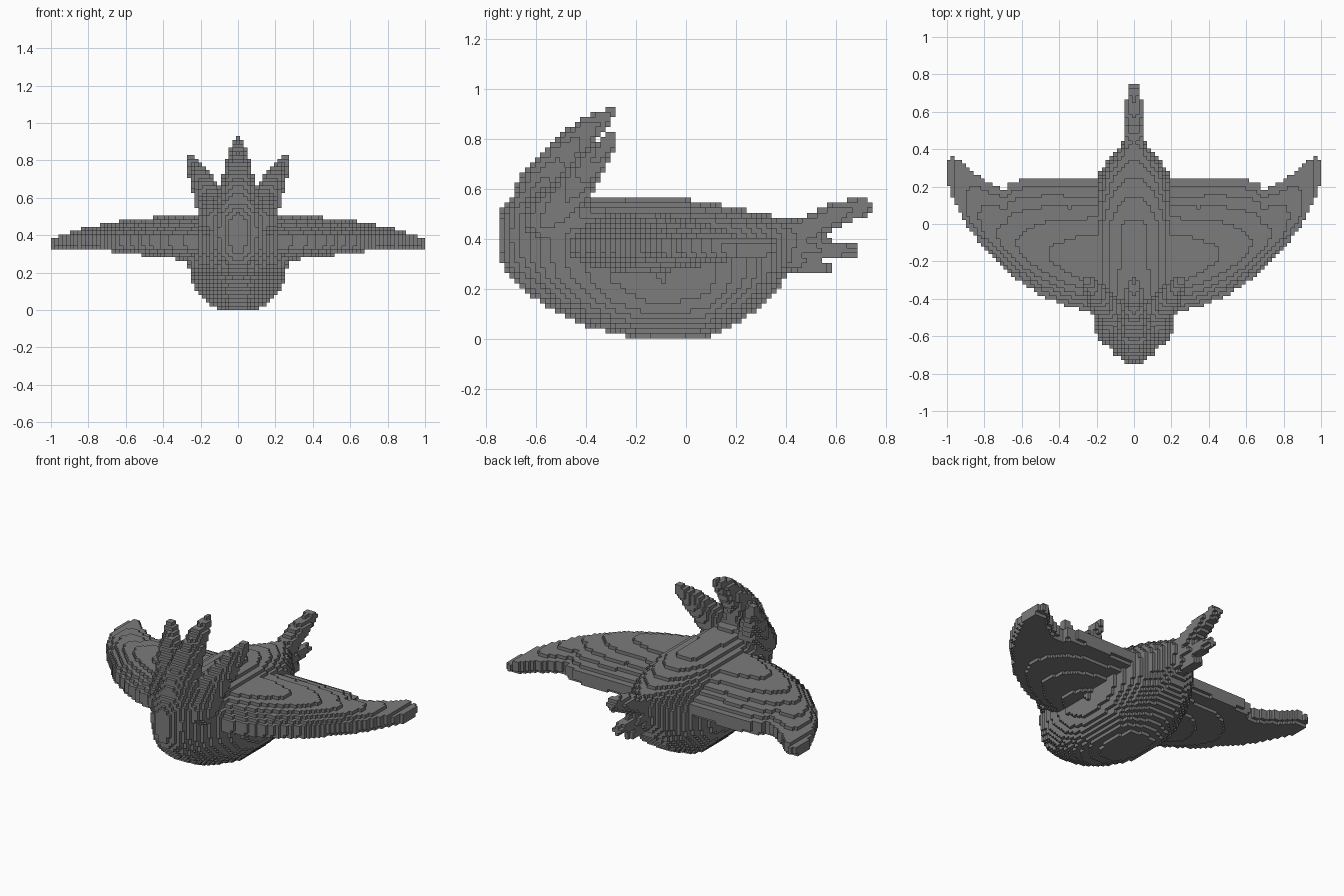
import bpy, bmesh, math
from mathutils import Vector

if "Cube" in bpy.data.objects:
    bpy.data.objects.remove(bpy.data.objects["Cube"], do_unlink=True)

# Grid of small blocks: odd count across, even count in depth
H = 2 / 99
NX, NY, NZ = 49, 37, 46

grey = bpy.data.materials.new("stone grey")
grey.use_nodes = True
COLOUR = (0.2, 0.2, 0.2, 1)
grey.diffuse_color = COLOUR
grey.node_tree.nodes["Principled BSDF"].inputs["Base Color"].default_value = COLOUR


def curve(pts):
    """Piecewise linear profile."""
    def f(t):
        if t <= pts[0][0]:
            return pts[0][1]
        for (a, p), (b, q) in zip(pts, pts[1:]):
            if t <= b:
                return p + (q - p) * (t - a) / (b - a)
        return pts[-1][1]
    return f


# Body: rounded slices along its length
body_w = curve([(-.76, .03), (-.737, .05), (-.7, .1), (-.6, .16), (-.5, .2), (-.3, .245),
                (-.1, .265), (.1, .25), (.25, .2), (.33, .15), (.4, .09), (.45, .05)])
body_low = curve([(-.75, .32), (-.72, .27), (-.66, .2), (-.55, .12), (-.4, .05), (-.2, 0),
                  (-.07, -.005), (.07, 0), (.2, .06), (.3, .12), (.37, .2), (.42, .28), (.45, .32)])
body_top = curve([(-.75, .5), (-.68, .6), (-.6, .64), (-.5, .62), (-.36, .565), (0, .56),
                  (.15, .535), (.3, .505), (.45, .47)])


def body(x, y, z):
    if not -.76 < y < .45:
        return False
    lo, hi = body_low(y), body_top(y)
    v = abs(2 * z - lo - hi) / (hi - lo)
    return v < 1 and (abs(x) / body_w(y)) ** 2.4 + v ** 2.4 < 1


# Wings: plan outline with a lens-shaped thickness
lead = curve([(0, -.5), (.2, -.475), (.35, -.44), (.5, -.38), (.65, -.28), (.8, -.13),
              (.9, 0), (.97, .14), (1, .22)])
trail = curve([(0, .23), (.35, .235), (.42, .25), (.53, .245), (.66, .225), (.69, .18),
               (.78, .22), (.86, .28), (.93, .345), (.97, .355), (1, .34)])
wing_top = curve([(0, .52), (.25, .51), (.46, .495), (.63, .475), (.81, .44), (.92, .41), (1, .38)])
wing_low = curve([(0, .26), (.27, .265), (.45, .285), (.65, .31), (.75, .325), (1, .33)])


def wing(x, y, z):
    x = abs(x)
    a, b = lead(x), trail(x)
    u = (y - a) / (b - a)
    if not 0 < u < 1:
        return False
    s = 1 - ((u - .35) / (.35 if u < .35 else .65)) ** 2
    top, low = wing_top(x), wing_low(x)
    edge_top, edge_low = min(.395, top), max(.335, low)
    return edge_low + (low - edge_low) * s < z < edge_top + (top - edge_top) * s


def feather(*pts):
    """Tapered tube through (x, y, z, radius) points."""
    segs = [(Vector(p[:3]), Vector(q[:3]) - Vector(p[:3]), p[3], q[3])
            for p, q in zip(pts, pts[1:])]

    def inside(x, y, z):
        c = Vector((x, y, z))
        for p, d, r0, r1 in segs:
            t = max(0, min(1, (c - p).dot(d) / d.length_squared))
            if (c - p - d * t).length < r0 + (r1 - r0) * t:
                return True
        return False
    xs, ys, zs, rs = zip(*pts)
    m = max(rs)
    return inside, (min(xs) - m, max(xs) + m, min(ys) - m, max(ys) + m, min(zs) - m, max(zs) + m)


def side_feather(s):
    return feather((s * .1, -.55, .48, .11), (s * .15, -.45, .6, .08),
                   (s * .2, -.38, .7, .062), (s * .25, -.3, .805, .028))


parts = {
    "body": (body, (-.3, .3, -.76, .46, 0, .66)),
    "left_wing": (wing, (0, 1, -.5, .4, .25, .53)),
    "right_wing": (wing, (-1, 0, -.5, .4, .25, .53)),
    "middle_crest_feather": feather((0, -.6, .45, .14), (0, -.57, .6, .11), (0, -.5, .72, .08),
                                    (0, -.4, .83, .055), (0, -.31, .902, .026)),
    "left_crest_feather": side_feather(1),
    "right_crest_feather": side_feather(-1),
    "upper_tail_feather": feather((0, .4, .4, .06), (0, .5, .445, .055),
                                  (0, .62, .505, .048), (0, .71, .528, .036)),
    "middle_tail_feather": feather((0, .4, .37, .06), (0, .5, .36, .045), (0, .67, .355, .025)),
    "lower_tail_feather": feather((0, .4, .33, .06), (0, .48, .305, .04), (0, .56, .28, .026)),
}

# Fill the grid, earlier parts claiming shared blocks
owner = {}
for name, (inside, box) in parts.items():
    for i in range(-NX, NX + 1):
        x = i * H
        if not box[0] <= x <= box[1]:
            continue
        for j in range(-NY, NY):
            y = (j + .5) * H
            if not box[2] <= y <= box[3]:
                continue
            for k in range(NZ):
                z = (k + .5) * H
                if box[4] <= z <= box[5] and (i, j, k) not in owner and inside(x, y, z):
                    owner[i, j, k] = name

# Skin each part with its exposed block faces
meshes = {name: (bmesh.new(), {}) for name in parts}
for cell, name in owner.items():
    bm, verts = meshes[name]
    for axis in range(3):
        for step in (0, 1):
            near = list(cell)
            near[axis] += 2 * step - 1
            if tuple(near) in owner:
                continue
            ring = []
            for a, b in ((0, 0), (1, 0), (1, 1), (0, 1)):
                c = list(cell)
                c[axis] += step
                c[(axis + 1) % 3] += a
                c[(axis + 2) % 3] += b
                c = tuple(c)
                if c not in verts:
                    verts[c] = bm.verts.new(((c[0] - .5) * H, c[1] * H, c[2] * H))
                ring.append(verts[c])
            bm.faces.new(ring if step else ring[::-1])

for name, (bm, verts) in meshes.items():
    mesh = bpy.data.meshes.new(name)
    bm.to_mesh(mesh)
    bm.free()
    mesh.materials.append(grey)
    bpy.context.collection.objects.link(bpy.data.objects.new(name, mesh))
